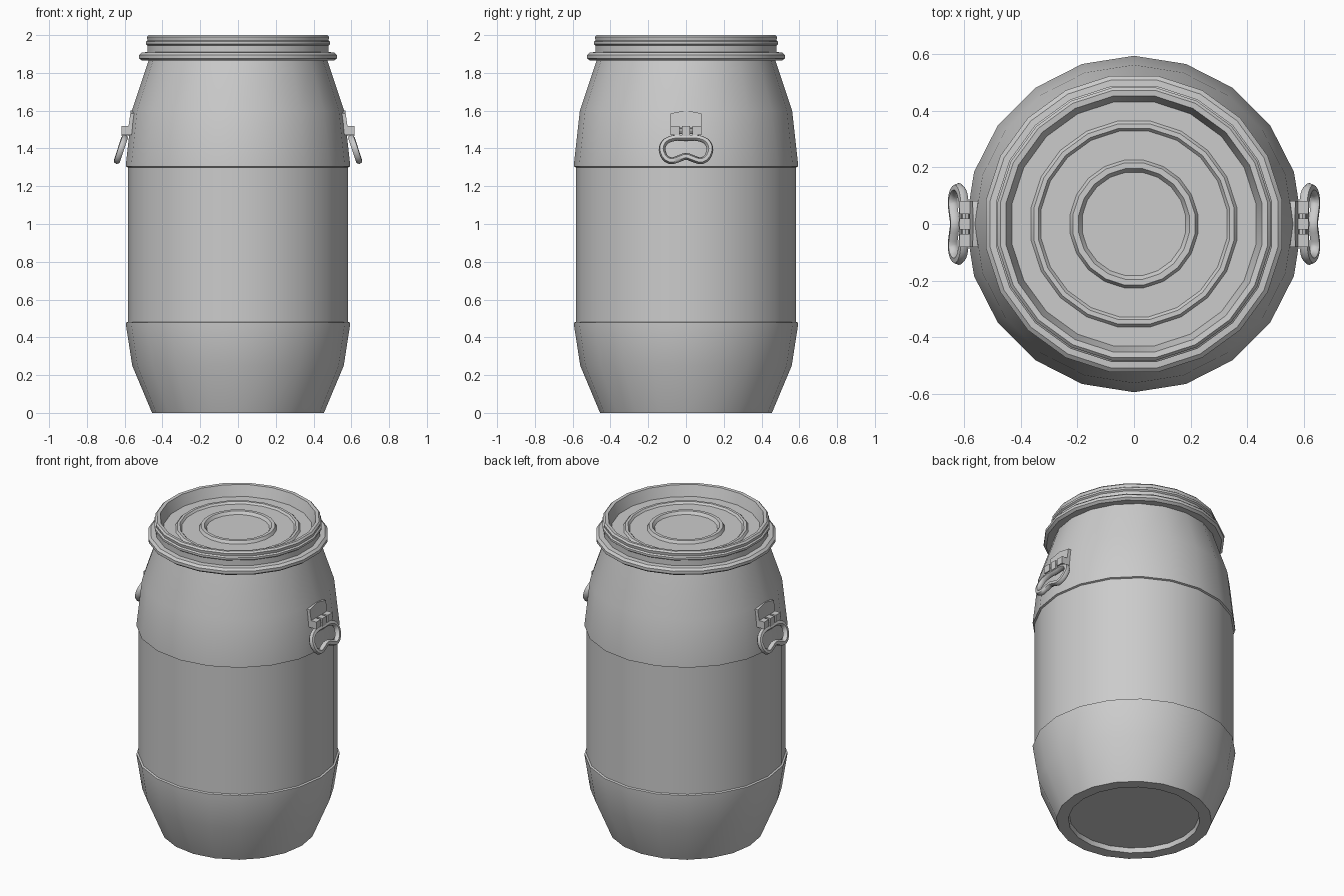
import bpy, bmesh
from math import sin, cos, pi, radians

if "Cube" in bpy.data.objects:
    bpy.data.objects.remove(bpy.data.objects["Cube"])


def finish(obj, angle=30):
    bpy.ops.object.select_all(action='DESELECT')
    obj.select_set(True)
    bpy.context.view_layer.objects.active = obj
    bpy.ops.object.shade_smooth_by_angle(angle=radians(angle))
    return obj


def add_mesh(name, bm, mirrored=False, angle=30):
    bmesh.ops.recalc_face_normals(bm, faces=bm.faces)
    me = bpy.data.meshes.new(name)
    bm.to_mesh(me)
    bm.free()
    obj = bpy.data.objects.new(name, me)
    bpy.context.collection.objects.link(obj)
    finish(obj, angle)
    if mirrored:
        obj.modifiers.new("Mirror", 'MIRROR').use_mirror_merge = False
    return obj


def lathe(name, profile, turn=0.0, closed=False, n=20):
    """Spin (radius, z) points; open profiles are capped at both ends."""
    bm = bmesh.new()
    rings = [[bm.verts.new((r * cos(turn + 2 * pi * i / n), r * sin(turn + 2 * pi * i / n), z))
              for i in range(n)] for r, z in profile]
    pairs = list(zip(rings, rings[1:]))
    if closed:
        pairs.append((rings[-1], rings[0]))
    else:
        bm.faces.new(rings[0])
        bm.faces.new(rings[-1])
    for a, b in pairs:
        for i in range(n):
            j = (i + 1) % n
            bm.faces.new((a[i], a[j], b[j], b[i]))
    return add_mesh(name, bm)


def prism(name, outline, x_of, thick):
    """Extrude a (y, z) outline along x, leaning with the wall."""
    bm = bmesh.new()
    back = [bm.verts.new((x_of(z), y, z)) for y, z in outline]
    front = [bm.verts.new((x_of(z) + thick, y, z)) for y, z in outline]
    bm.faces.new(back)
    bm.faces.new(front)
    k = len(outline)
    for i in range(k):
        j = (i + 1) % k
        bm.faces.new((back[i], back[j], front[j], front[i]))
    return add_mesh(name, bm, True)


# Barrel body with recessed base and stepped middle band
lathe("barrel_body", [
    (0.38, 0.03), (0.385, 0.0), (0.455, 0.0), (0.56, 0.25), (0.594, 0.47),
    (0.594, 0.478), (0.583, 0.482), (0.583, 1.3), (0.594, 1.304), (0.594, 1.312),
    (0.562, 1.6), (0.475, 1.86), (0.465, 1.91)])

# Clamping ring around the neck
lathe("clamp_ring", [
    (0.46, 1.865), (0.515, 1.865), (0.53, 1.877), (0.53, 1.895),
    (0.515, 1.908), (0.46, 1.912)], pi / 20, closed=True)

# Lid with raised rim, sunken top and two round ridges
lathe("lid", [
    (0.45, 1.90), (0.485, 1.905), (0.485, 1.945), (0.494, 1.952), (0.494, 1.965),
    (0.485, 1.972), (0.488, 1.99), (0.478, 2.0), (0.458, 1.998), (0.437, 1.93),
    (0.368, 1.93), (0.358, 1.942), (0.342, 1.942), (0.332, 1.93),
    (0.228, 1.93), (0.218, 1.948), (0.198, 1.948), (0.185, 1.93)], pi / 20)

# Handle mounting plates on both sides
wall = lambda z: 0.548 - (z - 1.6) * 0.14
prism("handle_plate", [(-0.082, 1.51), (0.082, 1.51), (0.082, 1.585),
                       (0.0, 1.602), (-0.082, 1.585)], wall, 0.02)

# Hinge knuckles
for name, y0, y1, z0 in (("hinge_knuckle_front", -0.082, -0.035, 1.472),
                         ("hinge_knuckle_middle", -0.02, 0.02, 1.465),
                         ("hinge_knuckle_back", 0.035, 0.082, 1.472)):
    prism(name, [(y0, z0), (y1, z0), (y1, 1.518), (y0, 1.518)], lambda z: 0.555, 0.062)

# Hinge pin
bm = bmesh.new()
bmesh.ops.create_cone(bm, cap_ends=True, segments=8, radius1=0.014, radius2=0.014, depth=0.15)
for v in bm.verts:
    v.co = (v.co.x + 0.595, v.co.z, v.co.y + 1.492)
add_mesh("hinge_pin", bm, True)

# Kidney-shaped swinging handle
half = [(0.075, 1.452), (0.118, 1.425), (0.123, 1.375), (0.085, 1.335), (0.04, 1.345)]
path = [(0, 1.455)] + half + [(0, 1.358)] + [(-y, z) for y, z in reversed(half)]
cu = bpy.data.curves.new("handle_path", 'CURVE')
cu.dimensions = '3D'
cu.bevel_depth = 0.018
cu.bevel_resolution = 1
cu.resolution_u = 3
sp = cu.splines.new('BEZIER')
sp.bezier_points.add(len(path) - 1)
sp.use_cyclic_u = True
for p, (y, z) in zip(sp.bezier_points, path):
    p.co = (0.601 + (1.455 - z) * 0.33, y, z)
    p.handle_left_type = p.handle_right_type = 'AUTO'
tmp = bpy.data.objects.new("handle_path", cu)
bpy.context.collection.objects.link(tmp)
bpy.context.view_layer.update()
me = bpy.data.meshes.new_from_object(tmp.evaluated_get(bpy.context.evaluated_depsgraph_get()))
bpy.data.objects.remove(tmp)
bm = bmesh.new()
bm.from_mesh(me)
add_mesh("handle_loop", bm, True, 60)

# Short stem joining the loop to the middle knuckle
prism("handle_stem", [(-0.02, 1.445), (0.02, 1.445), (0.02, 1.49), (-0.02, 1.49)],
      lambda z: 0.585, 0.026)
